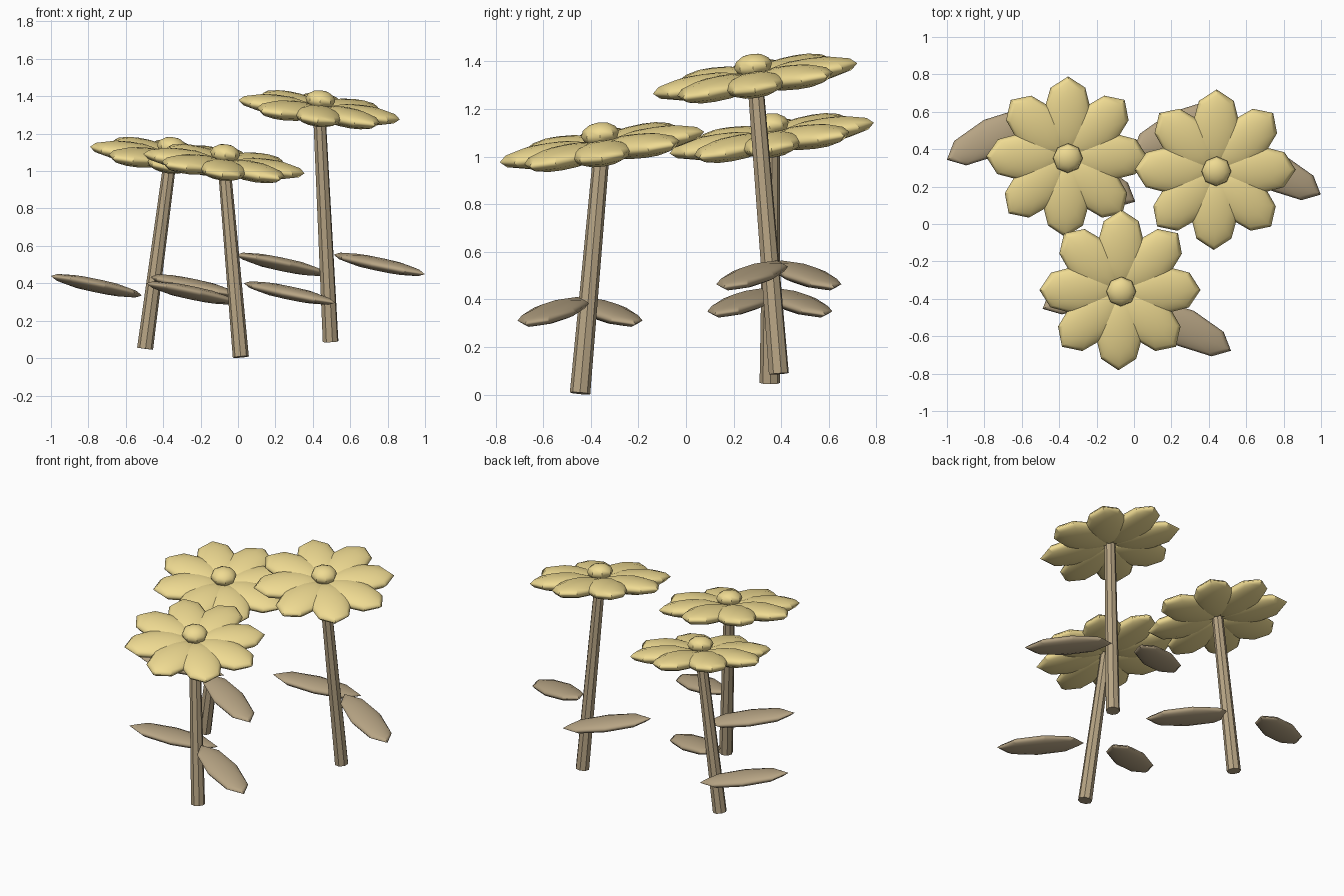
import bpy
from math import cos, sin, tau, radians
from mathutils import Vector, Matrix, Euler

if "Cube" in bpy.data.objects:
    bpy.data.objects.remove(bpy.data.objects["Cube"])


def material(name, rgb):
    m = bpy.data.materials.new(name)
    m.diffuse_color = (*rgb, 1)
    m.use_nodes = True
    m.node_tree.nodes["Principled BSDF"].inputs["Base Color"].default_value = m.diffuse_color
    return m


YELLOW = material("petal_yellow", (0.87, 0.71, 0.29))
TAN = material("stem_tan", (0.47, 0.37, 0.23))


def finish(name, mat, matrix):
    ob = bpy.context.object
    ob.name = name
    ob.matrix_world = matrix
    ob.data.materials.append(mat)
    bpy.ops.object.shade_smooth_by_angle(angle=radians(40))
    return ob


def pod(name, mat, matrix, size):
    """Low-poly ellipsoid used for petals, centres and leaves."""
    bpy.ops.mesh.primitive_uv_sphere_add(segments=8, ring_count=6, radius=1)
    return finish(name, mat, matrix @ Matrix.Diagonal((*size, 1)))


def stem(name, base, top):
    axis = top - base
    bpy.ops.mesh.primitive_cone_add(vertices=8, radius1=0.043, radius2=0.034,
                                    depth=axis.length)
    turn = axis.to_track_quat('Z', 'Y').to_matrix().to_4x4()
    finish(name, TAN, Matrix.Translation((base + top) / 2) @ turn)


def flower(label, base, head, leaf_height):
    base, head = Vector(base), Vector(head)
    stem(label + "_stem", base, head)

    # Tilted flower head: eight petals around a button
    tilt = Matrix.Translation(head) @ Euler((0.15, 0.12, 0)).to_matrix().to_4x4()
    for i in range(8):
        place = tilt @ Matrix.Rotation(i * tau / 8, 4, 'Z') @ Matrix.Translation((0.224, 0, 0))
        pod(f"{label}_petal_{i + 1}", YELLOW, place, (0.21, 0.133, 0.05))
    pod(label + "_centre", YELLOW, tilt @ Matrix.Translation((0, 0, 0.055)),
        (0.08, 0.08, 0.05))

    # Pair of leaves, both dipping toward +x
    for side, name in ((1, "right"), (-1, "left")):
        spot = base + Vector((0.26 * side, -0.112 * side, leaf_height))
        turn = Euler((0, 0.19, -0.46 * side)).to_matrix().to_4x4()
        pod(f"{label}_{name}_leaf", TAN, Matrix.Translation(spot) @ turn,
            (0.277, 0.103, 0.036))


flower("front_flower", (0.015, -0.445, 0.006), (-0.075, -0.353, 1.04), 0.342)
flower("left_flower", (-0.497, 0.352, 0.05), (-0.36, 0.36, 1.078), 0.337)
flower("right_flower", (0.495, 0.39, 0.088), (0.434, 0.29, 1.328), 0.413)
